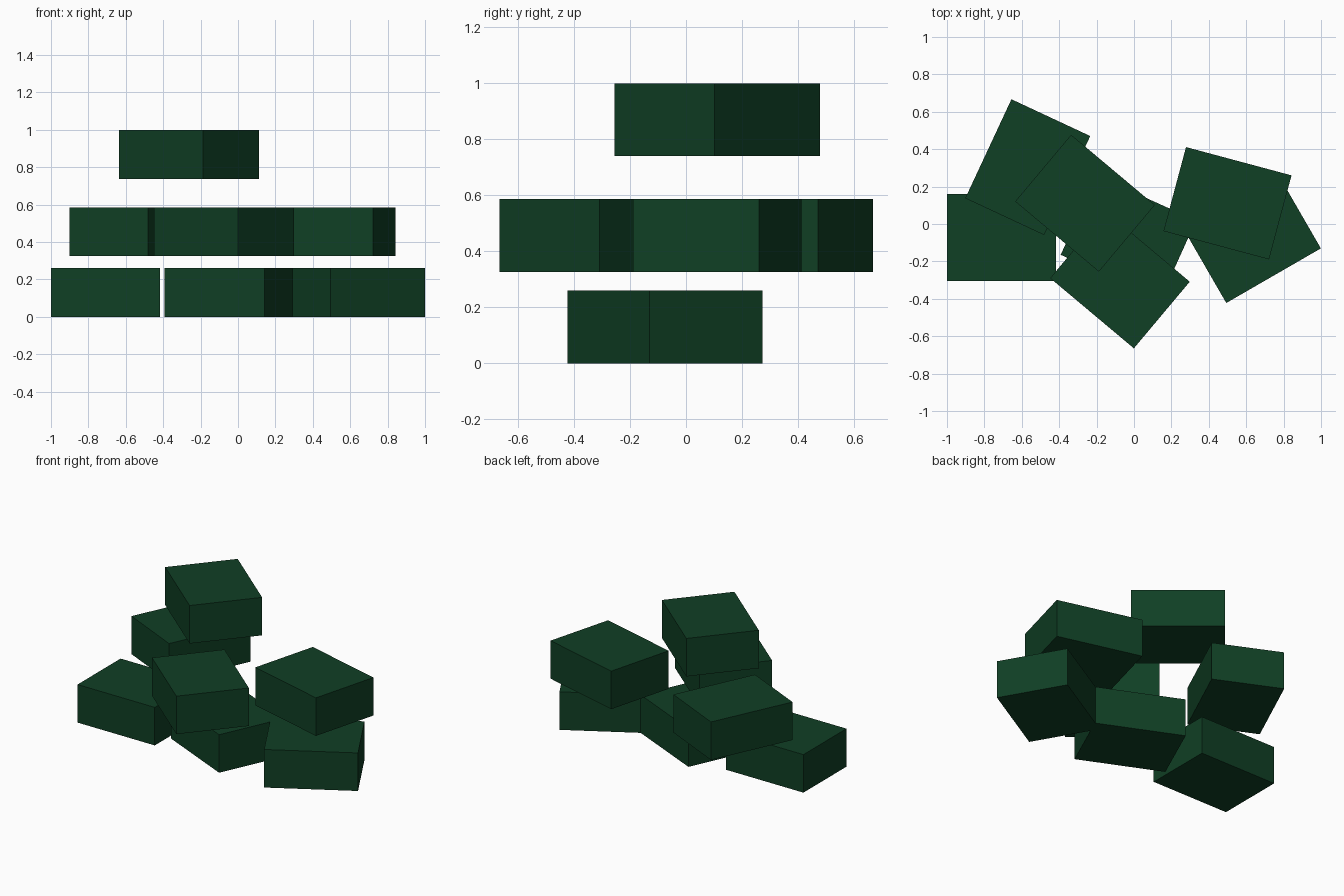
import bpy, math

if "Cube" in bpy.data.objects:
    bpy.data.objects.remove(bpy.data.objects["Cube"])

LENGTH, WIDTH, HEIGHT = 0.584, 0.465, 0.26

green = bpy.data.materials.new("dark_green")
green.diffuse_color = (0.005, 0.05, 0.018, 1)
green.use_nodes = True
green.node_tree.nodes["Principled BSDF"].inputs["Base Color"].default_value = green.diffuse_color


def block(name, x, y, bottom, angle):
    """One plain brick-shaped block turned about the vertical axis."""
    bpy.ops.mesh.primitive_cube_add(
        size=1, location=(x, y, bottom + HEIGHT / 2),
        rotation=(0, 0, math.radians(angle)))
    ob = bpy.context.object
    ob.name = name
    ob.scale = (LENGTH, WIDTH, HEIGHT)
    ob.data.materials.append(green)


# Three loose layers of blocks: name, x, y, turn
layers = {
    0.0: [("bottom_left_block", -0.708, -0.073, 0),
          ("bottom_middle_block", -0.03, -0.073, -24.3),
          ("bottom_right_block", 0.63, -0.075, 30)],
    0.325: [("middle_back_block", -0.568, 0.304, 65),
            ("middle_front_block", -0.075, -0.299, -40),
            ("middle_right_block", 0.5, 0.111, -15)],
    0.738: [("top_block", -0.262, 0.111, -40)],
}
for bottom, blocks in layers.items():
    for name, x, y, angle in blocks:
        block(name, x, y, bottom, angle)
